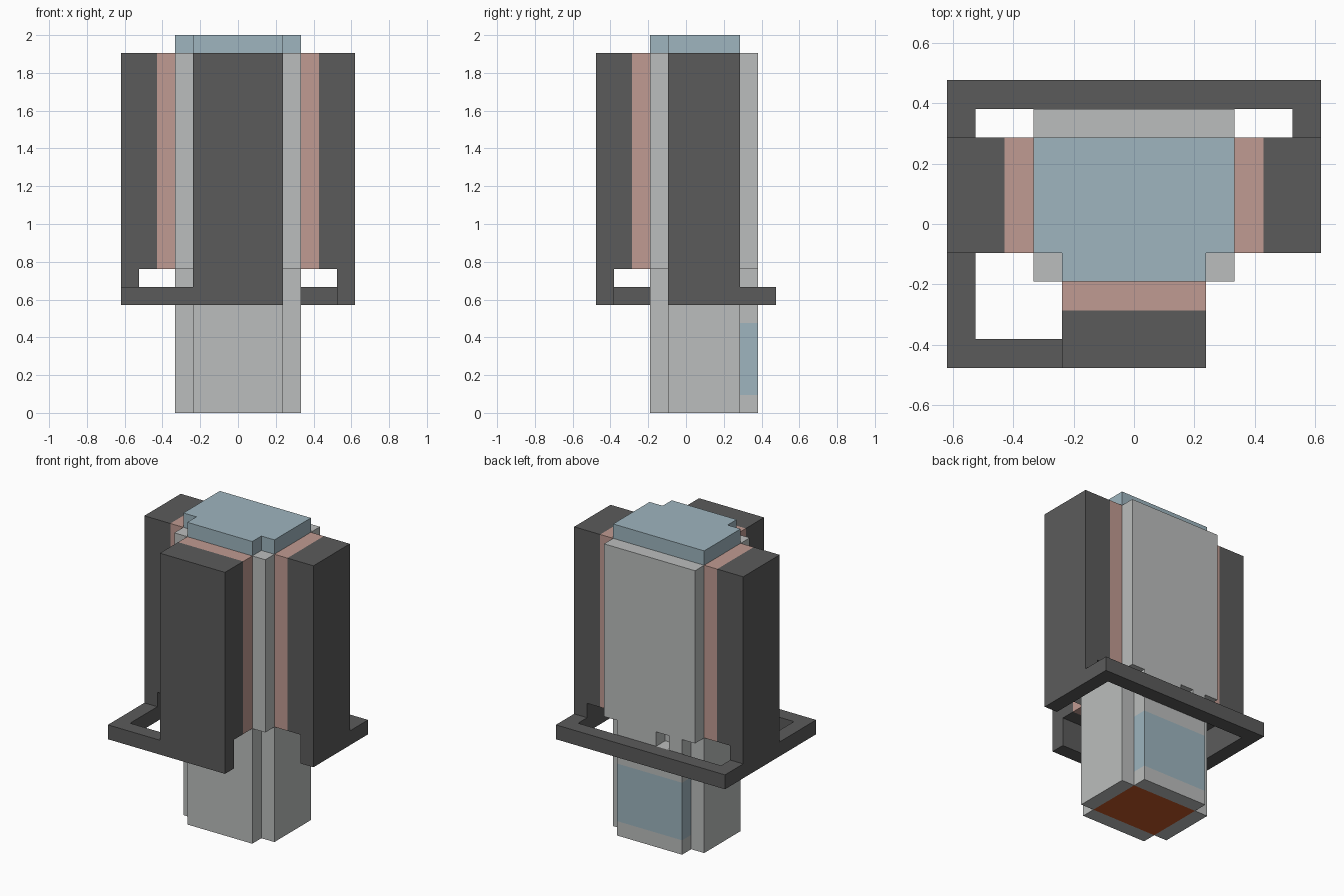
import bpy, bmesh
from mathutils import Vector

cube = bpy.data.objects.get("Cube")
if cube:
    bpy.data.objects.remove(cube, do_unlink=True)

HEIGHT = 21                    # block rows in the full height
UNIT = 2 / HEIGHT
CENTRE = Vector((6.5, 5, 0))   # middle of the 13 x 10 block plan


def material(name, rgb):
    mat = bpy.data.materials.new(name)
    mat.use_nodes = True
    mat.diffuse_color = (*rgb, 1)
    mat.node_tree.nodes["Principled BSDF"].inputs["Base Color"].default_value = (*rgb, 1)
    return mat


charcoal = material("charcoal", (0.105, 0.105, 0.105))
light_grey = material("light_grey", (0.50, 0.515, 0.51))
pale_blue = material("pale_blue", (0.342, 0.462, 0.521))
dusty_pink = material("dusty_pink", (0.527, 0.328, 0.287))
rust = material("rust", (0.55, 0.095, 0.02))

blocks = {}                    # block position -> part name
colours = {}                   # part name -> material


def fill(part, mat, x, y, z):
    """Fill a range of blocks with one part, replacing what was there."""
    colours[part] = mat
    for i in range(*x):
        for j in range(*y):
            for k in range(*z):
                blocks[i, j, k] = part


def fill_pair(part, mat, x, y, z):
    """Fill a range and its mirror image across the middle."""
    fill("left_" + part, mat, (13 - x[1], 13 - x[0]), y, z)
    fill("right_" + part, mat, x, y, z)


# Cross-shaped lower column and square upper column
fill("lower_column", light_grey, (3, 10), (4, 8), (0, 8))
fill("lower_column", light_grey, (4, 9), (3, 9), (0, 8))
fill("upper_column", light_grey, (3, 10), (3, 9), (8, 20))
del blocks[5, 8, 7]            # small slot in the back

# Coloured core under the base and panel low on the back
fill("base_core", rust, (4, 9), (4, 8), (0, 1))
fill("back_panel", pale_blue, (4, 9), (8, 9), (1, 5))

# Stepped cap
fill("cap", pale_blue, (3, 10), (4, 8), (20, 21))
fill("cap", pale_blue, (4, 9), (3, 4), (20, 21))

# Liners between the column and the outer plates
fill_pair("liner", dusty_pink, (2, 3), (4, 8), (8, 20))
fill("front_liner", dusty_pink, (4, 9), (2, 3), (8, 20))

# Outer plates, each with a thinner foot
fill_pair("plate", charcoal, (0, 2), (4, 8), (8, 20))
fill_pair("plate", charcoal, (0, 1), (4, 8), (6, 8))
fill("front_plate", charcoal, (4, 9), (0, 2), (8, 20))
fill("front_plate", charcoal, (4, 9), (0, 1), (6, 8))

# Open frame joining the feet
fill("frame", charcoal, (0, 13), (9, 10), (6, 7))
fill("frame", charcoal, (12, 13), (8, 9), (6, 7))
fill("frame", charcoal, (0, 1), (8, 9), (6, 7))
fill("frame", charcoal, (0, 1), (0, 4), (6, 7))
fill("frame", charcoal, (1, 4), (0, 1), (6, 7))


def build(part):
    """Make a mesh of the part's exposed faces, with flat areas merged."""
    bm = bmesh.new()
    for cell, owner in blocks.items():
        if owner != part:
            continue
        for axis in range(3):
            for side in (0, 1):
                step = [0, 0, 0]
                step[axis] = 2 * side - 1
                if tuple(c + s for c, s in zip(cell, step)) in blocks:
                    continue
                u, v = Vector(), Vector()
                u[(axis + 1) % 3] = v[(axis + 2) % 3] = 1
                corner = Vector(cell) - CENTRE
                corner[axis] += side
                ring = [corner, corner + u, corner + u + v, corner + v]
                if not side:
                    ring.reverse()
                bm.faces.new([bm.verts.new(p * UNIT) for p in ring])
    bmesh.ops.remove_doubles(bm, verts=bm.verts, dist=UNIT / 100)
    bmesh.ops.dissolve_limit(bm, angle_limit=0.01, verts=bm.verts, edges=bm.edges)
    mesh = bpy.data.meshes.new(part)
    bm.to_mesh(mesh)
    bm.free()
    mesh.materials.append(colours[part])
    bpy.context.collection.objects.link(bpy.data.objects.new(part, mesh))


for part in colours:
    build(part)
